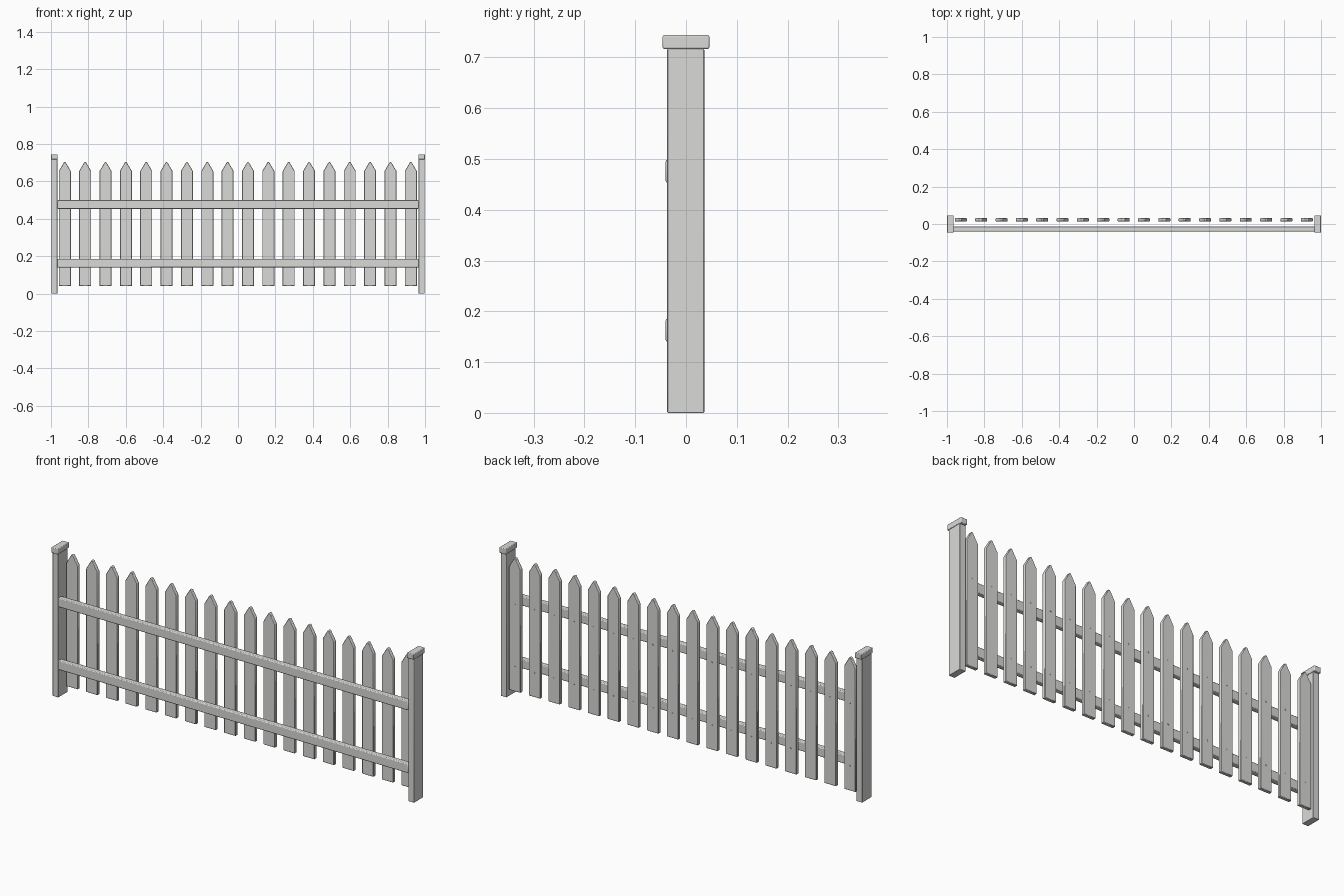
import bpy, bmesh, math
from mathutils import Matrix

if "Cube" in bpy.data.objects:
    bpy.data.objects.remove(bpy.data.objects["Cube"])

mat = bpy.data.materials.new("pale_grey")
mat.diffuse_color = (0.70, 0.71, 0.685, 1)
mat.use_nodes = True
mat.node_tree.nodes["Principled BSDF"].inputs["Base Color"].default_value = mat.diffuse_color


def finish(name, bm, bevel=0.0, segments=2):
    bmesh.ops.recalc_face_normals(bm, faces=bm.faces)
    me = bpy.data.meshes.new(name)
    bm.to_mesh(me)
    bm.free()
    me.materials.append(mat)
    ob = bpy.data.objects.new(name, me)
    bpy.context.collection.objects.link(ob)
    if bevel:
        m = ob.modifiers.new("soft_edges", "BEVEL")
        m.width, m.segments = bevel, segments
        m.limit_method = "ANGLE"
    bpy.ops.object.select_all(action="DESELECT")
    ob.select_set(True)
    bpy.context.view_layer.objects.active = ob
    bpy.ops.object.shade_smooth_by_angle(angle=math.radians(35))
    return ob


def box(name, lo, hi, bevel, segments=2):
    bm = bmesh.new()
    bmesh.ops.create_cube(bm, size=1)
    for v in bm.verts:
        v.co = [l + (c + 0.5) * (h - l) for l, h, c in zip(lo, hi, v.co)]
    return finish(name, bm, bevel, segments)


# end posts with caps
for side, x in (("left", -0.982), ("right", 0.982)):
    box(side + "_post", (x - 0.016, -0.037, 0), (x + 0.016, 0.036, 0.717), 0.002)
    box(side + "_post_cap", (x - 0.018, -0.046, 0.717), (x + 0.018, 0.046, 0.744), 0.003)

# horizontal rails on the front
RAILS = {"lower_rail": 0.163, "upper_rail": 0.476}
for name, z in RAILS.items():
    box(name, (-0.966, -0.04, z - 0.023), (0.966, -0.013, z + 0.023), 0.004, 2)

# pointed pickets and their nails
W, Y0, Y1 = 0.032, 0.014, 0.031
profile = [(-W, 0.040), (W, 0.040), (W, 0.655), (0.004, 0.703), (-0.004, 0.703), (-W, 0.655)]
for i in range(18):
    x = -0.926 + i * 1.85 / 17
    bm = bmesh.new()
    face = bm.faces.new([bm.verts.new((x + px, Y0, pz)) for px, pz in profile])
    ext = bmesh.ops.extrude_face_region(bm, geom=[face])
    for v in ext["geom"]:
        if isinstance(v, bmesh.types.BMVert):
            v.co.y = Y1
    finish(f"picket_{i + 1}", bm, 0.002, 1)
    bm = bmesh.new()
    for z in RAILS.values():
        bmesh.ops.create_cone(bm, cap_ends=True, segments=10, radius1=0.0035, radius2=0.0035, depth=0.003,
                              matrix=Matrix.Translation((x, Y1, z)) @ Matrix.Rotation(math.pi / 2, 4, "X"))
    finish(f"nails_{i + 1}", bm)
